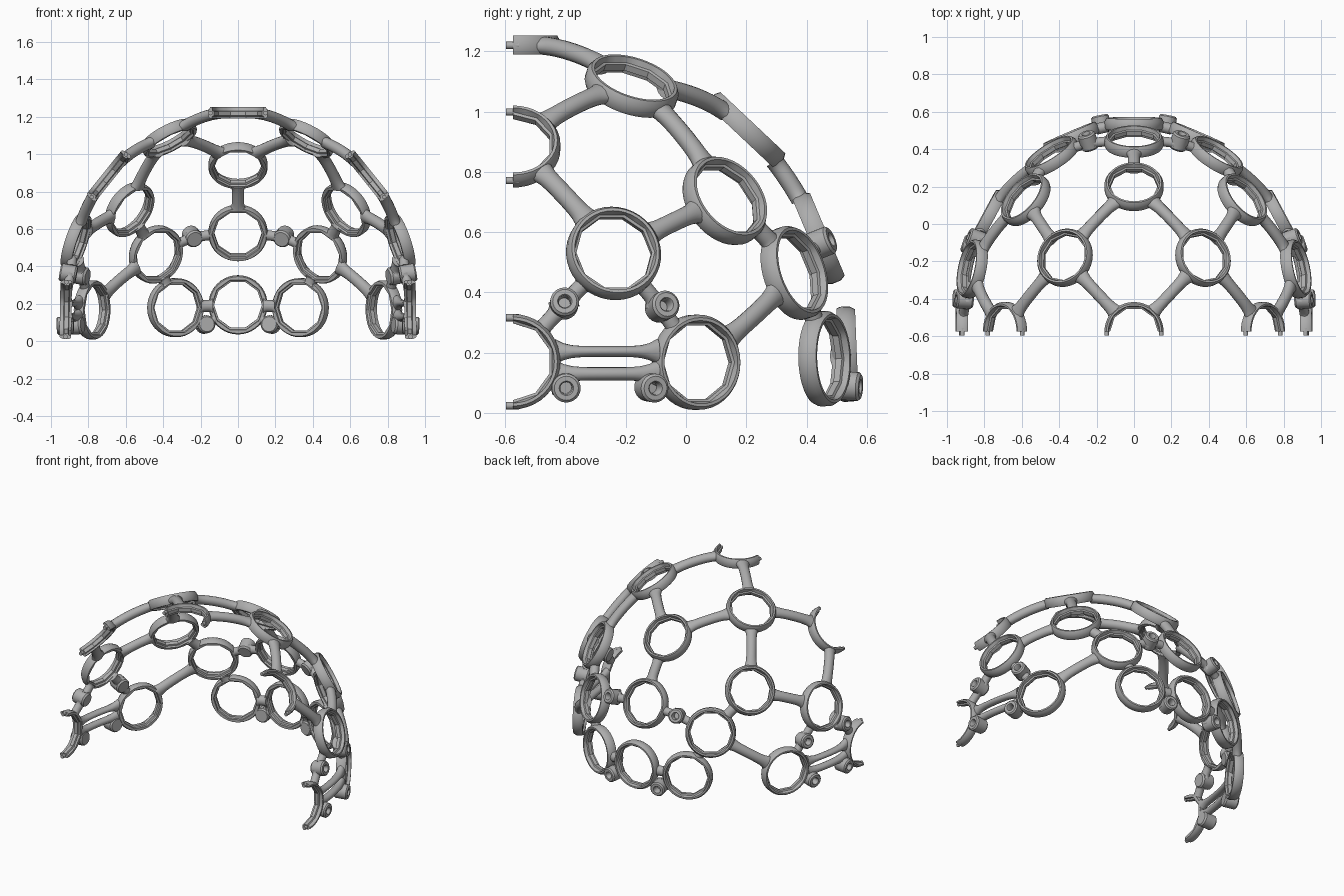
import bpy, bmesh
from math import pi, cos, sin, sqrt
from mathutils import Vector as V

if "Cube" in bpy.data.objects:
    bpy.data.objects.remove(bpy.data.objects["Cube"])

grey = bpy.data.materials.new("plain grey")
grey.use_nodes = True
grey.diffuse_color = (0.42, 0.42, 0.42, 1)
grey.node_tree.nodes["Principled BSDF"].inputs["Base Color"].default_value = grey.diffuse_color

# The frame follows one ellipsoid
CENTRE = V((0, -0.45, 0.15))
AXES = V((0.93, 1.0, 1.07))
RING_R = 0.14
parts = []


def unit(p):
    q = p - CENTRE
    return V([q[i] / AXES[i] for i in range(3)])


def normal(p):
    q = unit(p)
    return V([q[i] / AXES[i] for i in range(3)]).normalized()


def on_side(y, z):
    """Point of the ellipsoid wall at the given y and z."""
    q = unit(V((0, y, z)))
    return V((0.98 * AXES.x * sqrt(1 - q.y ** 2 - q.z ** 2), y, z))


def on_back(x, z):
    q = unit(V((x, CENTRE.y, z)))
    return V((x, CENTRE.y + 0.99 * sqrt(1 - q.x ** 2 - q.z ** 2), z))


def finish(name, bm):
    bmesh.ops.remove_doubles(bm, verts=bm.verts, dist=0.0001)
    bmesh.ops.recalc_face_normals(bm, faces=bm.faces)
    mesh = bpy.data.meshes.new(name)
    bm.to_mesh(mesh)
    bm.free()
    mesh.materials.append(grey)
    ob = bpy.data.objects.new(name, mesh)
    bpy.context.collection.objects.link(ob)
    parts.append(ob)


def skin(name, loops, wrap):
    """Join cross-sections into a closed tube, capped when not wrapped."""
    bm = bmesh.new()
    rows = [[bm.verts.new(p) for p in loop] for loop in loops]
    n = len(rows[0])
    pairs = list(zip(rows, rows[1:]))
    if wrap:
        pairs.append((rows[-1], rows[0]))
    for a, b in pairs:
        for i in range(n):
            j = (i + 1) % n
            bm.faces.new((a[i], a[j], b[j], b[i]))
    if not wrap:
        bm.faces.new(rows[0])
        bm.faces.new(rows[-1])
    finish(name, bm)


def lathe(name, centre, n, ref, profile, half=False, steps=40):
    """Spin (radius, height, faceted) points about n."""
    e1 = (ref - n * ref.dot(n)).normalized()
    e2 = n.cross(e1)
    loops = []
    for k in range(steps // 2 + 1 if half else steps):
        a = 2 * pi * k / steps - pi / 2
        loop = []
        for r, h, faceted in profile:
            if faceted:   # ten-sided opening
                r *= cos(pi / 10) / cos((a + pi / 2) % (pi / 5) - pi / 10)
            loop.append(centre + e1 * r * cos(a) + e2 * r * sin(a) + n * h)
        loops.append(loop)
    skin(name, loops, not half)
    return e2


RING = [(0.152, -0.03, 0), (0.158, -0.018, 0), (0.158, 0.014, 0), (0.148, 0.032, 0),
        (0.138, 0.032, 0), (0.137, 0.012, 1), (0.128, 0.008, 1), (0.128, -0.014, 1),
        (0.138, -0.018, 1), (0.14, -0.03, 1)]
LUG = [(0, -0.03, 0), (0.04, -0.03, 0), (0.048, -0.02, 0), (0.048, 0.052, 0), (0.04, 0.06, 0),
       (0.024, 0.06, 0), (0.02, 0.054, 0), (0.02, 0.01, 0), (0, 0.01, 0)]
PIN = [(0, -0.02, 0), (0.012, -0.02, 0), (0.012, 0.022, 0), (0, 0.022, 0)]
UP, BACK = V((0, 0, 1)), V((0, 1, 0))


def ring(name, c):
    n = normal(c)
    lathe(name, c, n, UP if n.z < 0.9 else BACK, RING)


def half_ring(name, c):
    n = normal(c)
    n.y = 0
    n.normalize()
    e2 = lathe(name, c, n, BACK, RING, half=True)
    for tag, s in (("a", 1), ("b", -1)):
        lathe(name + "_pin_" + tag, c + e2 * s * 0.146, -BACK, UP, PIN, steps=12)


def strut(name, a, b, trim_a=RING_R, trim_b=RING_R, width=0.032, flare=0.016, thick=0.03):
    """Oval bar that bends with the ellipsoid and widens at both ends."""
    length = (b - a).length
    t0, t1 = trim_a / length, 1 - trim_b / length
    la, lb = unit(a).length, unit(b).length

    def at(t):
        q = unit(a.lerp(b, t))
        q *= (la + (lb - la) * t) / q.length
        return CENTRE + V([q[i] * AXES[i] for i in range(3)])

    loops = []
    for k in range(13):
        f = k / 12
        t = t0 + (t1 - t0) * f
        p = at(t)
        d = (at(t + 0.01) - at(t - 0.01)).normalized()
        n = normal(p)
        n = (n - d * n.dot(d)).normalized()
        side = d.cross(n)
        w = width + flare * abs(2 * f - 1) ** 5
        loops.append([p + side * w * cos(i * pi / 8) + n * thick * sin(i * pi / 8) for i in range(16)])
    skin(name, loops, False)


def lug(name, p):
    lathe(name, p, normal(p), UP, LUG, steps=24)


# Middle row, from the top down the back
mid = {"crown": V((0, -0.575, 1.22)), "upper": V((0, 0.2, 0.94)),
       "middle": V((0, 0.44, 0.58)), "lower": V((0, 0.535, 0.195))}
half_ring("crown_half_ring", mid["crown"])
for key in ("upper", "middle", "lower"):
    ring(key + "_back_ring", mid[key])
strut("spine_strut", mid["upper"], mid["middle"])

# Rings on each side
SIDE = {"top": (0.37, -0.18, 1.085), "shoulder": (0.58, 0.13, 0.705), "rear": (0.44, 0.36, 0.465),
        "ear": (0.865, -0.24, 0.53), "low": (0.78, 0.035, 0.168), "nape": (0.335, 0.46, 0.18)}
HALF = {"temple": (0.69, -0.575, 0.885), "cheek": (0.92, -0.575, 0.17)}
LINKS = [("crown", "top"), ("top", "temple"), ("top", "upper"), ("top", "shoulder"),
         ("shoulder", "rear"), ("shoulder", "ear"), ("ear", "temple"), ("rear", "low"),
         ("rear", "nape"), ("nape", "lower")]
# Lugs, each with the rings it joins
LUGS = {"ear_front": (on_side(-0.405, 0.36), "ear", "cheek"),
        "ear_back": (on_side(-0.085, 0.35), "ear", "low"),
        "cheek": (on_side(-0.4, 0.085), "cheek"),
        "low": (on_side(-0.12, 0.085), "low"),
        "rear": (on_back(0.24, 0.555), "rear", "middle"),
        "nape": (on_back(0.172, 0.09), "nape", "lower")}

for side, s in (("left", 1), ("right", -1)):
    def flip(p):
        return V((p[0] * s, p[1], p[2]))

    spots = dict(mid)
    for key, p in SIDE.items():
        spots[key] = flip(p)
        ring(f"{side}_{key}_ring", spots[key])
    for key, p in HALF.items():
        spots[key] = flip(p)
        half_ring(f"{side}_{key}_half_ring", spots[key])
    for a, b in LINKS:
        strut(f"{side}_{a}_{b}_strut", spots[a], spots[b])
    for key, (p, *joins) in LUGS.items():
        lug(f"{side}_{key}_lug", flip(p))
        for j in joins:
            strut(f"{side}_{key}_lug_to_{j}", flip(p), spots[j], trim_a=0.03, width=0.027, thick=0.026)
    # Slotted pair of bars along the bottom edge
    for tag, z, w in (("upper", 0.203, 0.018), ("lower", 0.13, 0.022)):
        strut(f"{side}_{tag}_slot_bar", flip(on_side(-0.435, z)), flip(on_side(-0.095, z)),
              trim_a=0, trim_b=0, width=w, flare=0.025, thick=0.026)

bpy.ops.object.select_all(action="DESELECT")
for ob in parts:
    ob.select_set(True)
bpy.context.view_layer.objects.active = parts[0]
bpy.ops.object.shade_smooth_by_angle(angle=0.6)
